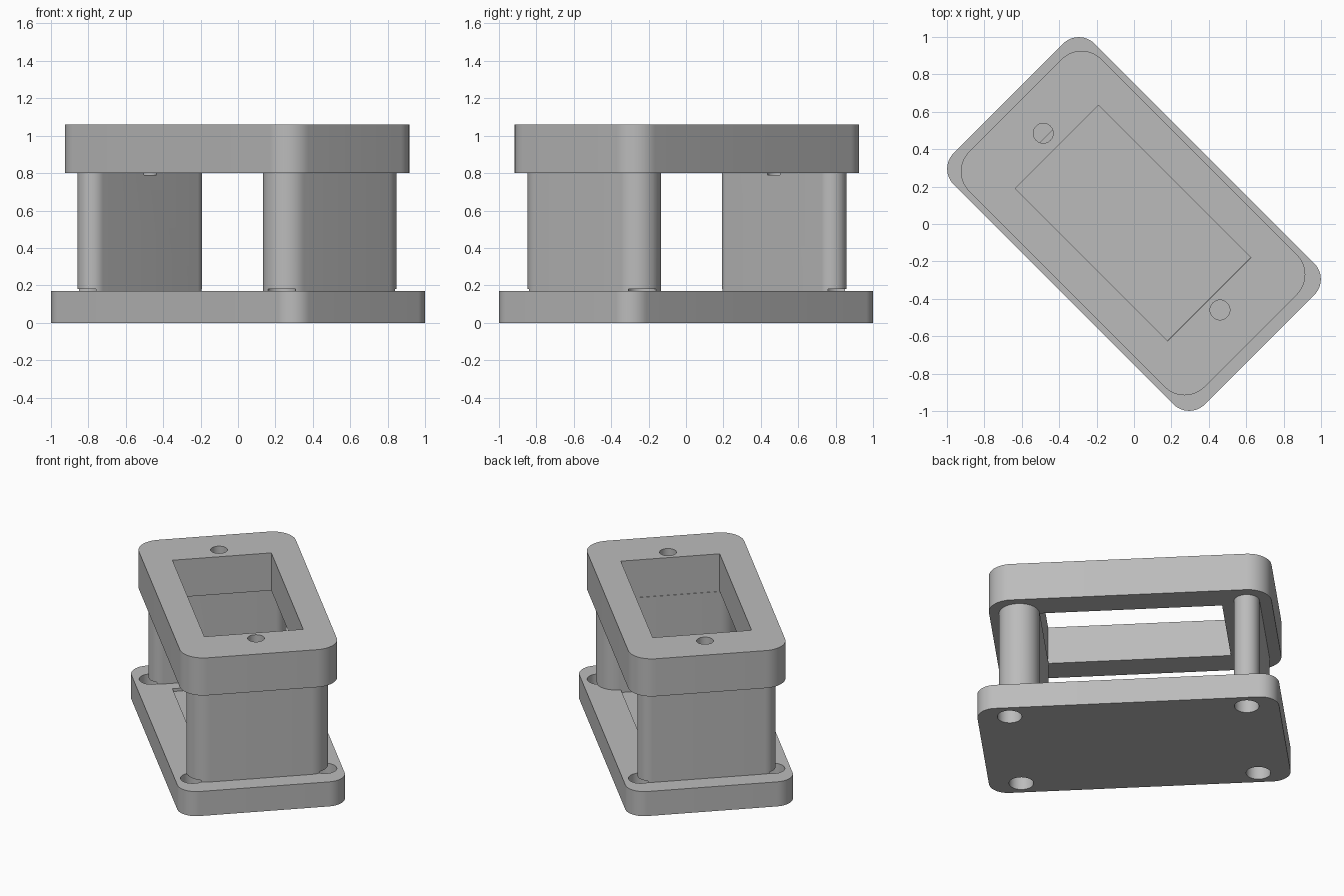
import bpy, bmesh, math

cube = bpy.data.objects.get("Cube")
if cube:
    bpy.data.objects.remove(cube, do_unlink=True)

grey = bpy.data.materials.new("plain grey")
grey.use_nodes = True
colour = (0.5, 0.5, 0.5, 1)
grey.diffuse_color = colour
grey.node_tree.nodes["Principled BSDF"].inputs["Base Color"].default_value = colour

TURN = math.radians(-45)   # the long side runs diagonally
BASE_TOP, PLATE_LOW, PLATE_TOP = 0.17, 0.80, 1.06
SHIFT = -0.007             # upper frame sits slightly off centre


def rounded(half_x, half_y, r, steps=12):
    """Outline of a rectangle with round corners."""
    if r == 0:
        return [(half_x, half_y), (-half_x, half_y), (-half_x, -half_y), (half_x, -half_y)]
    pts = []
    for i, (sx, sy) in enumerate([(1, 1), (-1, 1), (-1, -1), (1, -1)]):
        for k in range(steps + 1):
            a = math.pi / 2 * (i + k / steps)
            pts.append((sx * (half_x - r) + r * math.cos(a),
                        sy * (half_y - r) + r * math.sin(a)))
    return pts


def circle(r, n=40):
    return [(r * math.cos(math.tau * k / n), r * math.sin(math.tau * k / n)) for k in range(n)]


def prism(name, outline, low, high, u=0, v=0):
    """Extrude an outline, placed in the turned frame."""
    bm = bmesh.new()
    base = bm.faces.new([bm.verts.new((x + u, y + v, low)) for x, y in outline])
    out = bmesh.ops.extrude_face_region(bm, geom=[base])
    for vert in out["geom"]:
        if isinstance(vert, bmesh.types.BMVert):
            vert.co.z = high
    bmesh.ops.remove_doubles(bm, verts=bm.verts, dist=1e-5)
    bmesh.ops.recalc_face_normals(bm, faces=bm.faces)
    mesh = bpy.data.meshes.new(name)
    bm.to_mesh(mesh)
    bm.free()
    obj = bpy.data.objects.new(name, mesh)
    obj.rotation_euler.z = TURN
    mesh.materials.append(grey)
    bpy.context.collection.objects.link(obj)
    return obj


def activate(obj):
    bpy.ops.object.select_all(action="DESELECT")
    obj.select_set(True)
    bpy.context.view_layer.objects.active = obj


def cut(obj, cutters):
    bpy.context.view_layer.update()
    activate(obj)
    for c in cutters:
        mod = obj.modifiers.new("cut", "BOOLEAN")
        mod.operation, mod.solver, mod.object = "DIFFERENCE", "EXACT", c
        bpy.ops.object.modifier_apply(modifier=mod.name)


# Main parts
base = prism("base_plate", rounded(0.95, 0.533, 0.12), 0, BASE_TOP)
frame = prism("top_frame", rounded(0.89, 0.50, 0.15), PLATE_LOW, PLATE_TOP, SHIFT)
thick_post = prism("thick_post", rounded(0.128, 0.45, 0.127), BASE_TOP, PLATE_LOW, 0.694)
thin_post = prism("thin_post", rounded(0.08, 0.438, 0.0795), BASE_TOP, PLATE_LOW, -0.742)

# Cutters: window, shallow floor recess, screw holes, corner bolt holes
window = prism("window_cutter", rounded(0.576, 0.315, 0), 0.7, 1.2, SHIFT)
recess = prism("recess_cutter", rounded(0.576, 0.315, 0), 0.15, 0.3, SHIFT)
screws = [prism("screw_cutter", circle(0.053), 0.79, 1.2, u) for u in (-0.686, 0.65)]
bolts = [prism("bolt_cutter", circle(0.077), -0.1, 0.18, su * 0.747, sv * 0.42)
         for su in (1, -1) for sv in (1, -1)]

cut(frame, [window] + screws)
cut(base, [recess] + bolts)
cut(thick_post, [screws[1]] + bolts[:2])
cut(thin_post, [screws[0]] + bolts[2:])

for c in [window, recess] + screws + bolts:
    bpy.data.objects.remove(c, do_unlink=True)

for obj in (base, frame, thick_post, thin_post):
    activate(obj)
    bpy.ops.object.shade_smooth_by_angle(angle=math.radians(30))
